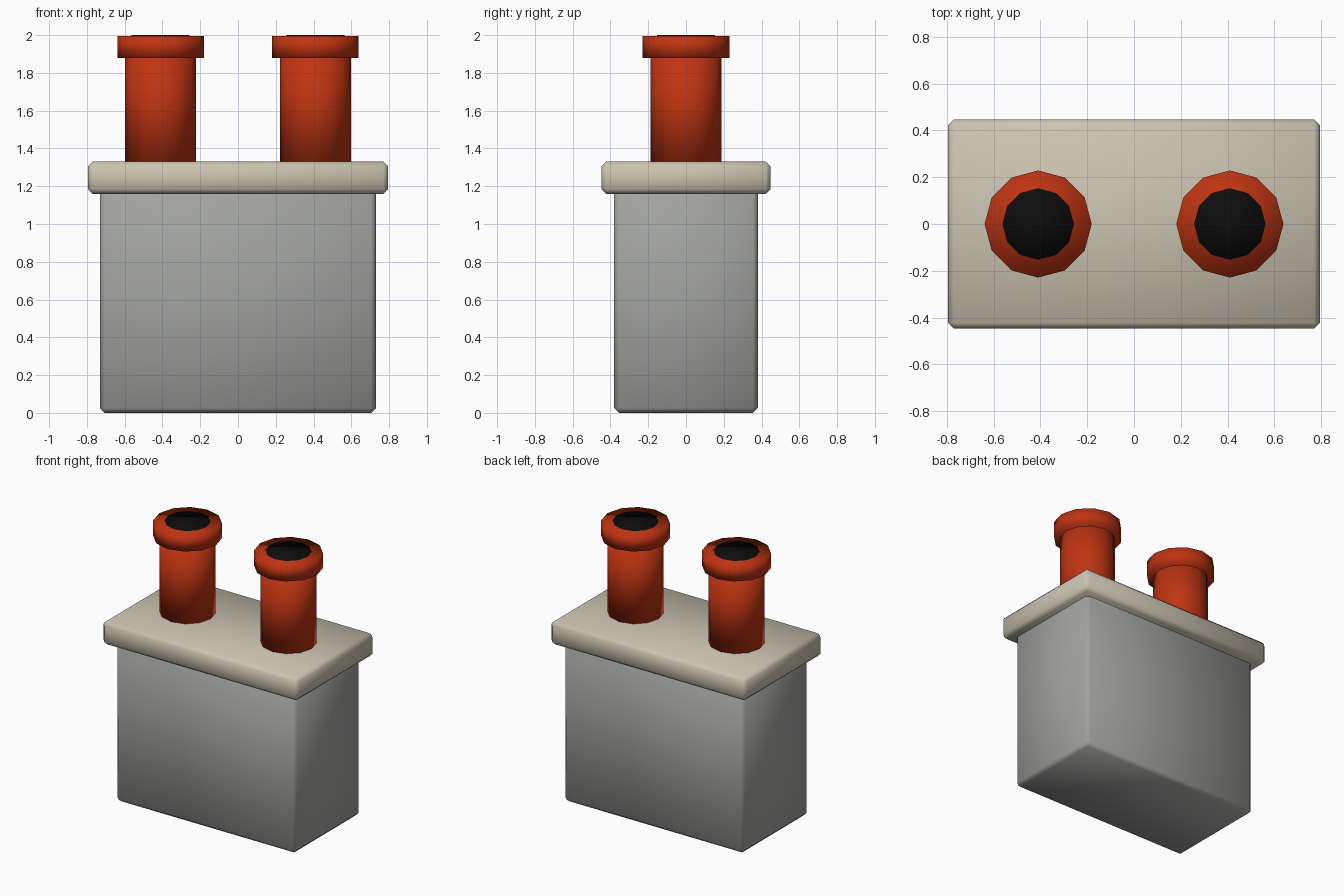
import bpy

if "Cube" in bpy.data.objects:
    bpy.data.objects.remove(bpy.data.objects["Cube"])


def material(name, rgb):
    m = bpy.data.materials.new(name)
    m.diffuse_color = (*rgb, 1.0)
    m.use_nodes = True
    m.node_tree.nodes["Principled BSDF"].inputs["Base Color"].default_value = m.diffuse_color
    return m


GREY = material("stone_grey", (0.36, 0.37, 0.35))
CREAM = material("cap_cream", (0.60, 0.55, 0.44))
RED = material("terracotta_red", (0.52, 0.034, 0.006))
BLACK = material("soot_black", (0.004, 0.004, 0.004))


def finish(name, mat):
    ob = bpy.context.object
    ob.name = name
    ob.data.materials.append(mat)
    bpy.ops.object.shade_smooth()
    return ob


def block(name, half_x, half_y, z0, z1, mat):
    bpy.ops.mesh.primitive_cube_add(size=1, location=(0, 0, (z0 + z1) / 2))
    bpy.context.object.scale = (2 * half_x, 2 * half_y, z1 - z0)
    bpy.ops.object.transform_apply(location=False, rotation=False, scale=True)
    ob = finish(name, mat)
    bevel = ob.modifiers.new("soft_edges", 'BEVEL')
    bevel.width = 0.025
    bevel.segments = 1


def drum(name, x, radius, z0, z1, mat):
    # 12 sides, with a corner on each axis
    bpy.ops.mesh.primitive_cylinder_add(vertices=12, radius=radius, depth=z1 - z0,
                                        location=(x, 0, (z0 + z1) / 2))
    finish(name, mat)


# Chimney stack and its overhanging cap
block("chimney_stack", 0.73, 0.38, 0.0, 1.19, GREY)
block("chimney_cap", 0.795, 0.448, 1.16, 1.33, CREAM)

# Two pots, each with a rim and a dark opening
for side, x in (("left", -0.41), ("right", 0.41)):
    drum(side + "_pot", x, 0.187, 1.31, 1.93, RED)
    drum(side + "_pot_rim", x, 0.229, 1.88, 1.995, RED)
    drum(side + "_pot_opening", x, 0.153, 1.96, 2.0, BLACK)
